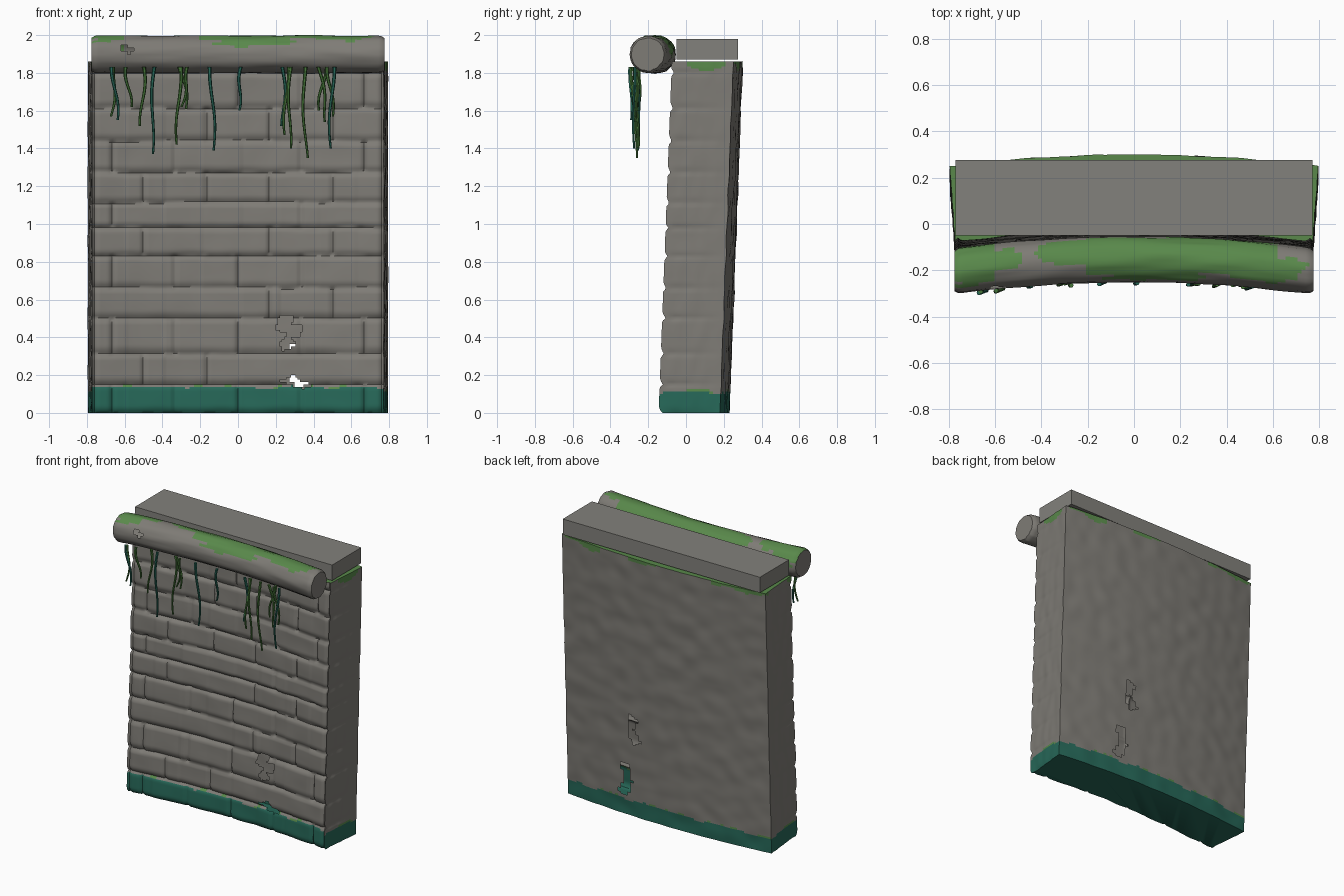
import bpy, bmesh, math, random
from mathutils import Vector, noise

random.seed(4)
cube = bpy.data.objects.get("Cube")
if cube:
    bpy.data.objects.remove(cube, do_unlink=True)


def material(name, rgb):
    m = bpy.data.materials.new(name)
    m.use_nodes = True
    m.diffuse_color = (*rgb, 1)
    m.node_tree.nodes["Principled BSDF"].inputs["Base Color"].default_value = (*rgb, 1)
    return m


STONE = material("warm grey stone", (0.21, 0.20, 0.18))
SLAB = material("plain grey stone", (0.225, 0.22, 0.20))
MOSS = material("moss green", (0.10, 0.25, 0.07))
ALGAE = material("teal algae", (0.02, 0.14, 0.10))
VINE = material("vine green", (0.06, 0.18, 0.04))


def finish(name, bm, mats, angle=40):
    me = bpy.data.meshes.new(name)
    bm.to_mesh(me)
    bm.free()
    for m in mats:
        me.materials.append(m)
    ob = bpy.data.objects.new(name, me)
    bpy.context.collection.objects.link(ob)
    bpy.ops.object.select_all(action="DESELECT")
    ob.select_set(True)
    bpy.context.view_layer.objects.active = ob
    bpy.ops.object.shade_smooth_by_angle(angle=math.radians(angle))
    return ob


def skin(bm, rings):
    """Join closed rings of points into a capped skin."""
    vs = [[bm.verts.new(p) for p in ring] for ring in rings]
    n = len(vs[0])
    for a, b in zip(vs, vs[1:]):
        for i in range(n):
            j = (i + 1) % n
            bm.faces.new((a[i], a[j], b[j], b[i]))
    bm.faces.new(vs[0][::-1])
    bm.faces.new(vs[-1])
    bm.normal_update()


def inside(x, z, poly):
    hit = False
    for (x1, z1), (x2, z2) in zip(poly, poly[1:] + poly[:1]):
        if (z1 > z) != (z2 > z) and x < (x2 - x1) * (z - z1) / (z2 - z1) + x1:
            hit = not hit
    return hit


def wob(x, y, z, scale):
    return noise.noise(Vector((x, y, z)) * scale)


# Wall: curved in plan, leaning back, brick courses on the front
HEIGHT = 1.86
COURSES = [0, .15, .31, .5, .66, .83, .98, 1.11, 1.27, 1.44, 1.61, 1.80, 1.9]
JOINTS, OFFSETS = [], []
for r in range(len(COURSES)):
    start = 0 if r % 2 == 0 else 1 / 6
    xs = [start + k / 3 for k in range(-2, 3)]
    JOINTS.append([x for x in xs if abs(x) < 0.7 and random.random() < 0.8] + [-.76, .76])
    OFFSETS.append([random.uniform(-.004, .004) for _ in range(8)])


def course(z):
    r = max(i for i, c in enumerate(COURSES[:-1]) if z >= c)
    return r, (z - COURSES[r]) / (COURSES[r + 1] - COURSES[r])


def bulge(z, x):
    """Rounded outward swelling of one course, with ragged edges."""
    r, t = course(min(max(z + 0.006 * wob(x, 0, z, 6), 0), HEIGHT))
    return 0.02 * min(1, t * 5, (1 - t) * 9) ** 0.6, r


def place(side, f, z):
    """Point on the wall: side 0 front, 1 right, 2 back, 3 left."""
    lean = 0.07 * z / HEIGHT
    if side in (0, 2):
        s = 2 * f - 1 if side == 0 else 1 - 2 * f
        y = 0.05 * (1 - s * s) + lean
        if side == 2:
            x = 0.795 * s
            return Vector((x, y + 0.18 + 0.006 * wob(x, 5, z, 9), z))
        x = 0.772 * s
        b, r = bulge(z, x)
        gap = min(abs(x - j) for j in JOINTS[r])
        b += OFFSETS[r][int((x + .8) * 4.9)] + 0.004 * wob(x, 0, z, 7)
        b -= 0.014 * max(0, 1 - gap / 0.016)
        return Vector((x, y - 0.125 - b, z))
    g = f if side == 1 else 1 - f
    sign = 1 if side == 1 else -1
    b, r = bulge(z, sign * .772)
    x = 0.772 + 0.023 * g + 0.35 * (b - .02) * (1 - g) * min(1, g * 8) + 0.004 * wob(sign, g, z, 7)
    y = -0.125 - b * (1 - g) + 0.305 * g + lean
    return Vector((sign * x, y, z))


COUNTS = [132, 16, 64, 16]
rings = []
for k in range(149):
    z = HEIGHT * k / 148
    rings.append([place(s, i / n, z) for s, n in enumerate(COUNTS) for i in range(n)])
bm = bmesh.new()
skin(bm, rings)

# Colour bands by height, and broken openings through the skin
FRONT_HOLES = [
    [(.22, .52), (.30, .52), (.28, .46), (.34, .46), (.33, .41), (.28, .40),
     (.31, .36), (.24, .33), (.22, .36), (.26, .42), (.20, .44)],
    [(.22, .17), (.30, .20), (.33, .17), (.40, .15), (.34, .13), (.28, .15)]]
BACK_HOLES = [
    [(.27, .73), (.20, .70), (.24, .62), (.18, .55), (.24, .51), (.27, .58)],
    [(.28, .37), (.35, .36), (.31, .25), (.38, .15), (.30, .13), (.26, .24)]]
doomed = []
for f in bm.faces:
    c, n = f.calc_center_median(), f.normal
    front = n.y < -0.3
    edge = (0.135 if front else 0.11) + 0.02 * wob(c.x, c.y, 0, 9)
    rim = 1.835 + 0.05 * wob(c.x, c.y, 3, 5)
    if c.z < edge or n.z < -0.9:
        f.material_index = 1
    elif c.z < edge + 0.012 and wob(c.x, c.y, 8, 12) > 0.2:
        f.material_index = 2
    elif c.z > rim and wob(c.x, c.y, 1, 4) > -0.05:
        f.material_index = 2
    if abs(n.z) < 0.9 and abs(c.x) < 0.6:
        holes = FRONT_HOLES if c.y < 0.05 else BACK_HOLES
        if any(inside(c.x, c.z, h) for h in holes):
            doomed.append(f)
bmesh.ops.delete(bm, geom=doomed, context="FACES")
finish("brick_wall", bm, [STONE, ALGAE, MOSS], 50)

# Flat slab on top of the wall
bm = bmesh.new()
bmesh.ops.create_cube(bm, size=1)
for v in bm.verts:
    v.co = Vector((v.co.x * 1.54, v.co.y * 0.325 + 0.113, v.co.z * 0.11 + 1.925))
finish("top_slab", bm, [SLAB])

# Rounded coping roll along the front, bowed like the wall
rings = []
for k in range(91):
    s = k / 45 - 1
    x, ring = 0.775 * s, []
    r = 0.099 - 0.012 * max(0, abs(s) - 0.975) / 0.025
    for i in range(36):
        a = math.tau * i / 36
        rr = r + 0.006 * wob(x, math.cos(a), math.sin(a), 4)
        ring.append(Vector((x, -0.203 + 0.05 * (1 - s * s) + rr * math.cos(a), 1.898 + rr * math.sin(a))))
    rings.append(ring)
bm = bmesh.new()
skin(bm, rings)
CHIP = [(-.66, 1.93), (-.60, 1.945), (-.55, 1.93), (-.58, 1.90), (-.61, 1.92)]
doomed = []
for f in bm.faces:
    c, n = f.calc_center_median(), f.normal
    thick = 0.3 if -.2 < c.x < .62 or c.x < -.6 else -0.2
    cover = n.z + 0.35 * n.y + thick + 0.6 * wob(c.x, c.y, c.z, 6)
    if cover > 0.75 and abs(n.x) < 0.9:
        f.material_index = 1
    if n.y < -0.3 and inside(c.x, c.z, CHIP):
        doomed.append(f)
bmesh.ops.delete(bm, geom=doomed, context="FACES")
finish("coping_roll", bm, [STONE, MOSS], 50)

# Hanging vines: top x, tip x, tip z, colour
VINES = [(-.65, -.67, 1.57, VINE), (-.66, -.64, 1.55, ALGAE), (-.59, -.57, 1.62, VINE),
         (-.50, -.51, 1.52, VINE), (-.44, -.46, 1.37, ALGAE), (-.31, -.32, 1.42, VINE),
         (-.30, -.27, 1.61, VINE), (-.26, -.30, 1.62, VINE), (-.14, -.13, 1.39, ALGAE),
         (.02, .00, 1.60, ALGAE), (.24, .24, 1.52, ALGAE), (.26, .25, 1.47, VINE),
         (.28, .27, 1.40, VINE), (.35, .36, 1.35, VINE), (.43, .47, 1.54, VINE),
         (.46, .43, 1.60, VINE), (.48, .50, 1.57, VINE), (.50, .49, 1.40, ALGAE)]
for idx, (x0, x1, z1, mat) in enumerate(VINES):
    rings = []
    phase = random.uniform(0, math.tau)
    depth = -0.235 - 0.09 * x0 * x0 - random.uniform(0, 0.02)
    for k in range(13):
        t = k / 12
        sway = 0.011 * math.sin(phase + 5 * t)
        mid = Vector((x1 + (x0 - x1) * t + sway, depth + 0.5 * sway, z1 + (1.83 - z1) * t))
        r = 0.006 + 0.004 * t
        rings.append([mid + Vector((r * math.cos(a), r * math.sin(a), 0))
                      for a in (math.tau * i / 6 for i in range(6))])
    bm = bmesh.new()
    skin(bm, rings)
    finish(f"vine_{idx + 1}", bm, [mat])
